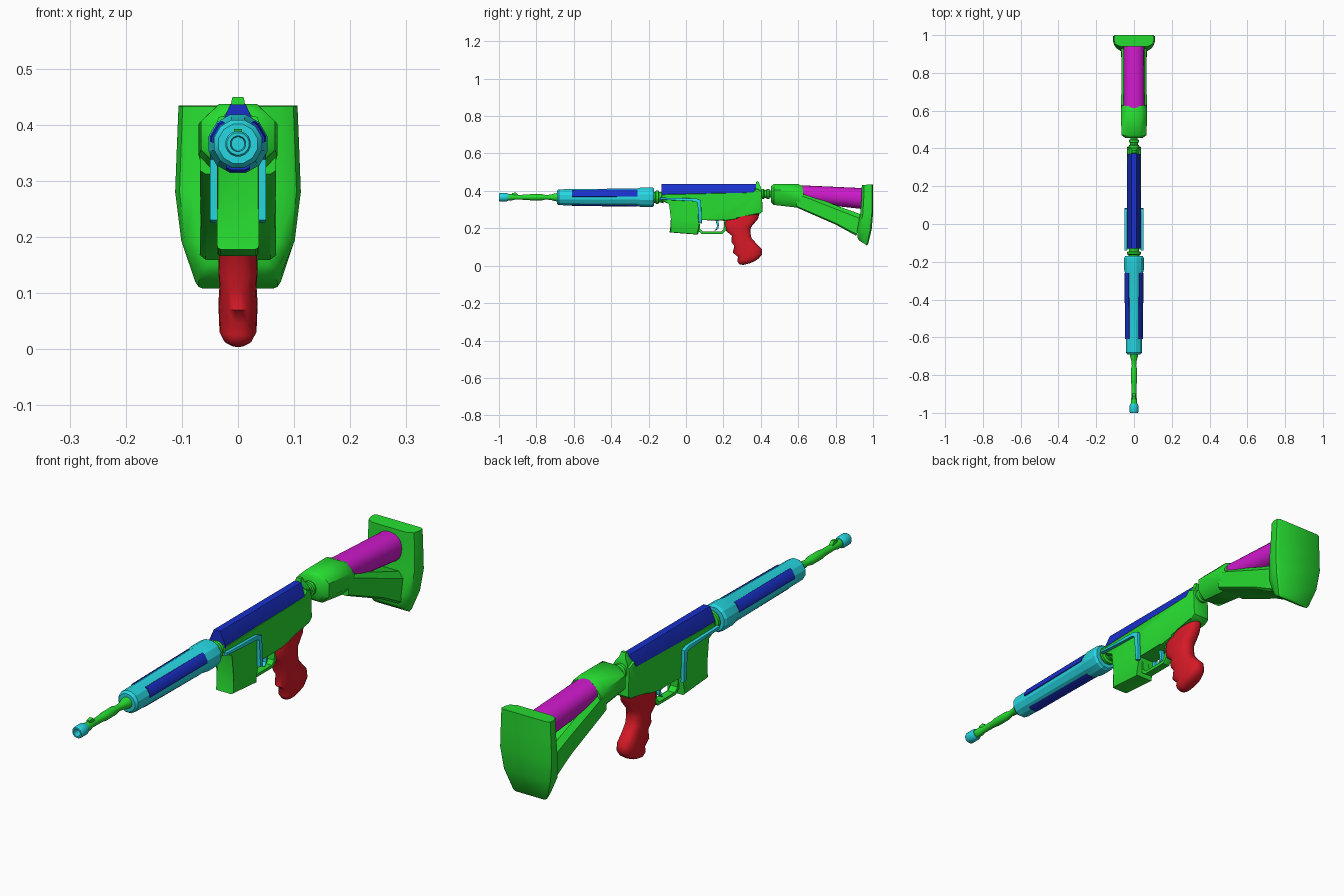
import bpy, bmesh, math
from mathutils import Vector

def material(name, rgb):
    m = bpy.data.materials.new(name)
    m.diffuse_color = (*rgb, 1)
    return m

GREEN = material("green", (0.02, 0.72, 0.03))
CYAN = material("cyan", (0.02, 0.68, 0.76))
BLUE = material("blue", (0.01, 0.03, 0.6))
RED = material("red", (0.68, 0.01, 0.02))
PINK = material("magenta", (0.62, 0.01, 0.6))
AXIS_Z = 0.366

def finish(name, bm, mat, angle=35):
    bmesh.ops.remove_doubles(bm, verts=bm.verts, dist=1e-5)
    bmesh.ops.recalc_face_normals(bm, faces=bm.faces)
    me = bpy.data.meshes.new(name)
    bm.to_mesh(me)
    bm.free()
    me.materials.append(mat)
    ob = bpy.data.objects.new(name, me)
    bpy.context.collection.objects.link(ob)
    bpy.ops.object.select_all(action='DESELECT')
    ob.select_set(True)
    bpy.context.view_layer.objects.active = ob
    bpy.ops.object.shade_smooth_by_angle(angle=math.radians(angle))
    return ob

def skin(bm, rings, caps=True):
    rows = [[bm.verts.new(p) for p in r] for r in rings]
    n = len(rows[0])
    for a, b in zip(rows, rows[1:]):
        for i in range(n):
            bm.faces.new((a[i], a[(i + 1) % n], b[(i + 1) % n], b[i]))
    if caps:
        bm.faces.new(rows[0])
        bm.faces.new(rows[-1][::-1])

def superellipse(n, power):
    pts = []
    for i in range(n):
        t = 2 * math.pi * (i + 0.5) / n
        c, s = math.cos(t), math.sin(t)
        k = (abs(c) ** power + abs(s) ** power) ** (-1 / power)
        pts.append((c * k, s * k))
    return pts

def loft(name, sections, shape, mat, angle=35):
    """Each section: two opposite points in the side plane and a half width."""
    bm = bmesh.new()
    rings = []
    for y1, z1, y2, z2, w in sections:
        a, b = Vector((0, y1, z1)), Vector((0, y2, z2))
        rings.append([(a + b) / 2 + (a - b) / 2 * u + Vector((w * v, 0, 0)) for u, v in shape])
    skin(bm, rings)
    return finish(name, bm, mat, angle)

def lathe(name, rows, mat, sides=16, angle=35):
    bm = bmesh.new()
    rings = [[(max(r, 1e-4) * math.cos(2 * math.pi * (i + .5) / sides), y,
               AXIS_Z + max(r, 1e-4) * math.sin(2 * math.pi * (i + .5) / sides))
              for i in range(sides)] for y, r in rows]
    skin(bm, rings)
    return finish(name, bm, mat, angle)

def prism(name, profile, x0, x1, mat, bevel=0.0):
    bm = bmesh.new()
    skin(bm, [[(x, y, z) for y, z in profile] for x in (x0, x1)])
    if bevel:
        caps = [e for e in bm.edges if abs(e.verts[0].co.x - e.verts[1].co.x) < 1e-6]
        bmesh.ops.bevel(bm, geom=caps, offset=bevel, segments=2, profile=0.5, affect='EDGES')
    return finish(name, bm, mat)

OCT = [(1, -.5), (1, .5), (.45, 1), (-.45, 1), (-1, .55), (-1, -.55), (-.45, -1), (.45, -1)]
BOX = [(1, -1), (1, 1), (-1, 1), (-1, -1)]

# Barrel line
lathe("muzzle", [(-.95, 0), (-.95, .019), (-.96, .023), (-.995, .023), (-1, .02),
                 (-1, .014), (-.965, .012), (-.965, 0)], CYAN)
lathe("barrel", [(-.955, .016), (-.93, .017), (-.915, .013), (-.85, .014), (-.83, .017), (-.77, .017),
                 (-.75, .012), (-.72, .015), (-.705, .02), (-.68, .024)], GREEN)
prism("front_sight", [(-.93, .37), (-.93, .388), (-.91, .392), (-.89, .37)], -.007, .007, GREEN)
lathe("handguard", [(-.69, .018), (-.69, .036), (-.68, .044), (-.26, .049), (-.24, .054),
                    (-.18, .054), (-.17, .048), (-.17, .02)], CYAN, 12, 25)

# Three inset-style panels around the handguard
for i in range(3):
    a = math.radians(30 + 120 * i)
    out = Vector((math.cos(a), 0, math.sin(a)))
    side = Vector((-math.sin(a), 0, math.cos(a)))
    bm = bmesh.new()
    rings = []
    for y, r in ((-.61, .0465), (-.26, .05)):
        c = Vector((0, y, AXIS_Z))
        rings.append([c + out * d + side * s for d, s in
                      ((.03, -.02), (r - .004, -.021), (r, -.013), (r, .013), (r - .004, .021), (.03, .02))])
    skin(bm, rings)
    finish(f"handguard_panel_{i + 1}", bm, BLUE)

# Ribbed collars before and after the receiver
lathe("front_collar", [(-.18, .03), (-.165, .03), (-.16, .038), (-.148, .038), (-.145, .028),
                       (-.135, .028), (-.12, .034)], GREEN)
ob = lathe("rear_collar", [(.395, .028), (.415, .028), (.42, .022), (.43, .022), (.432, .028),
                           (.445, .028), (.447, .02), (.48, .02)], GREEN)
ob.location.z = .017

# Receiver with the magazine housing, roof cover and rear tab
prism("receiver", [(-.13, .385), (-.13, .345), (-.085, .335), (-.075, .25), (-.088, .178), (.065, .166),
                   (.07, .25), (.205, .24), (.27, .25), (.30, .27), (.39, .275), (.41, .29), (.405, .40),
                   (.37, .415), (.365, .385)], -.037, .037, GREEN, .006)
bm = bmesh.new()
skin(bm, [[(x, y, z) for x, z in ((-.036, .375), (-.036, .386), (-.014, .436), (.014, .436), (.036, .386),
                                  (.036, .375))] for y in (-.13, .373)])
finish("roof_cover", bm, BLUE)
loft("rear_tab", [(.373, .38, .405, .38, .034), (.373, .415, .402, .415, .026),
                  (.373, .43, .395, .43, .014), (.376, .449, .388, .449, .01)], BOX, GREEN)

# Side rods, one per side
ROD = [(-.14, .364), (.055, .36), (.08, .35), (.085, .225), (.066, .23), (.064, .338), (.05, .347), (-.14, .352)]
for side, s in (("left", -1), ("right", 1)):
    prism(f"{side}_rod", ROD, s * .035, s * .05, CYAN, .003)

# Trigger guard and trigger
prism("trigger_guard", [(.06, .245), (.06, .19), (.085, .17), (.195, .17), (.215, .19), (.215, .245),
                        (.205, .245), (.203, .195), (.19, .18), (.09, .18), (.073, .195), (.073, .245)],
      -.016, .016, GREEN, .002)
prism("trigger", [(.155, .25), (.168, .215), (.165, .2), (.152, .188), (.158, .187), (.174, .2),
                  (.176, .22), (.172, .25)], -.008, .008, CYAN, .002)

# Grip with finger grooves
loft("grip", [(.21, .25, .395, .285, .03), (.205, .22, .385, .25, .034), (.215, .185, .347, .205, .035),
              (.245, .16, .344, .178, .034), (.242, .128, .35, .148, .035), (.258, .106, .375, .12, .033),
              (.25, .07, .405, .09, .035), (.278, .047, .408, .062, .034), (.274, .025, .388, .038, .033),
              (.285, .008, .37, .026, .025), (.305, .004, .345, .014, .012)],
     superellipse(20, 2.8), RED, 60)

# Stock: front block, cheek tube, lower strut
loft("stock_block", [(.455, .425, .455, .34, .045), (.47, .437, .47, .325, .066), (.60, .436, .60, .31, .07),
                     (.625, .425, .635, .295, .066)], OCT, GREEN, 45)
loft("cheek_tube", [(.615, .43, .615, .34, .055), (.95, .415, .95, .302, .055)],
     superellipse(24, 2.3), PINK)
loft("stock_strut", [(.59, .40, .59, .312, .068), (.64, .385, .64, .29, .068), (.83, .312, .80, .22, .066),
                     (.95, .27, .91, .16, .068)],
     [(1, -.7), (1, .7), (.6, 1), (-.85, 1), (-1, .85), (-1, -.85), (-.85, -1), (.6, -1)], GREEN)

# Butt plate, rounded on its front edges
loft("butt_plate", [(1.0, .434, .94, .432, .106), (1.0, .36, .938, .36, .109), (1.0, .28, .932, .28, .112),
                    (.993, .195, .915, .19, .101), (.974, .116, .917, .15, .076), (.968, .108, .925, .135, .07)],
     [(1, -.9), (1, .9), (.8, 1), (.1, 1), (-.6, .93), (-1, .7), (-1, -.7), (-.6, -.93), (.1, -1), (.8, -1)],
     GREEN, 40)
